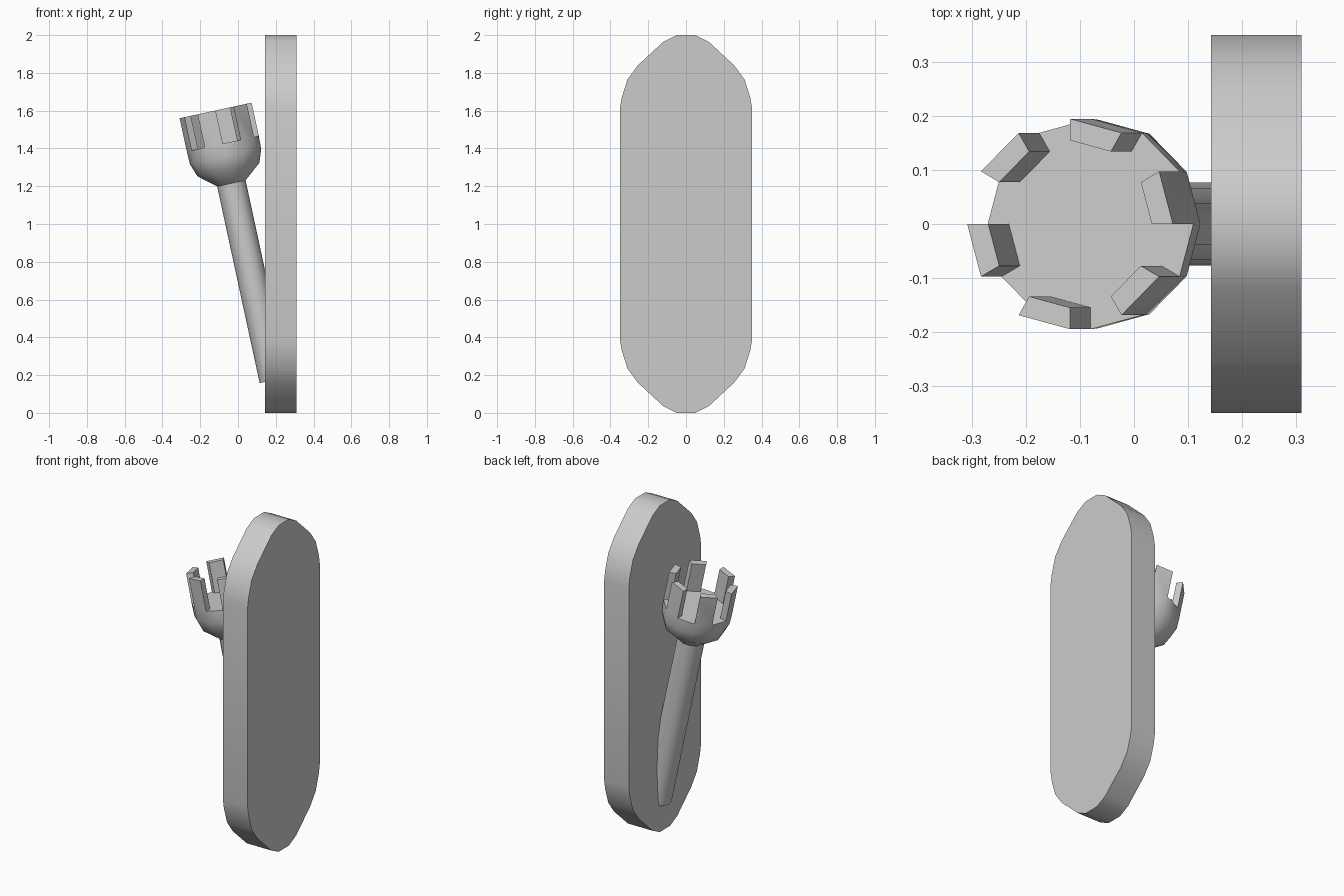
import bpy, bmesh, math
from mathutils import Matrix, Vector

if "Cube" in bpy.data.objects:
    bpy.data.objects.remove(bpy.data.objects["Cube"])

SIDES = 12
# torch frame: origin at the neck, local z along the leaning handle
LEAN = Matrix.Translation((-0.035, 0, 1.215)) @ Matrix.Rotation(math.radians(-12.2), 4, 'Y')


def finish(bm, name, angle=40):
    bmesh.ops.recalc_face_normals(bm, faces=bm.faces)
    mesh = bpy.data.meshes.new(name)
    bm.to_mesh(mesh)
    bm.free()
    obj = bpy.data.objects.new(name, mesh)
    bpy.context.collection.objects.link(obj)
    bpy.ops.object.select_all(action='DESELECT')
    obj.select_set(True)
    bpy.context.view_layer.objects.active = obj
    bpy.ops.object.shade_smooth_by_angle(angle=math.radians(angle))
    return obj


def lathe(bm, profile):
    """Rings of (radius, height), capped at both ends; returns face bands."""
    rings = [[bm.verts.new((r * math.cos(math.tau * i / SIDES),
                            r * math.sin(math.tau * i / SIDES), h))
              for i in range(SIDES)] for r, h in profile]
    bands = [[bm.faces.new((a[i], a[(i + 1) % SIDES], b[(i + 1) % SIDES], b[i]))
              for i in range(SIDES)] for a, b in zip(rings, rings[1:])]
    bm.faces.new(rings[0][::-1])
    bm.faces.new(rings[-1])
    return bands


# wall plate: quarter outline (y, z from centre) mirrored to a long octagonal oval
quarter = [(0.35, 0.61), (0.34, 0.67), (0.31, 0.765), (0.255, 0.84), (0.12, 0.965), (0.05, 1.0)]
half = quarter + [(-y, z) for y, z in reversed(quarter)]
outline = half + [(-y, -z) for y, z in half]
bm = bmesh.new()
face = bm.faces.new([bm.verts.new((0.143, y, z + 1)) for y, z in outline])
ext = bmesh.ops.extrude_face_region(bm, geom=[face], use_keep_orig=True)
bmesh.ops.translate(bm, vec=(0.167, 0, 0),
                    verts=[v for v in ext["geom"] if isinstance(v, bmesh.types.BMVert)])
finish(bm, "wall_plate")

# handle, sunk into the plate at its lower end
bm = bmesh.new()
lathe(bm, [(0.077, -1.065), (0.077, 0.01)])
bm.transform(LEAN)
finish(bm, "handle")

# bowl with a flat floor; every second rim segment rises as a prong
bm = bmesh.new()
bands = lathe(bm, [(0.077, 0), (0.168, 0.075), (0.193, 0.145), (0.195, 0.215), (0.155, 0.215)])
prongs = bmesh.ops.extrude_discrete_faces(bm, faces=bands[-1][::2])["faces"]
bmesh.ops.translate(bm, vec=Vector((0, 0, 0.18)), verts=list({v for f in prongs for v in f.verts}))
bm.transform(LEAN)
finish(bm, "torch_bowl")
